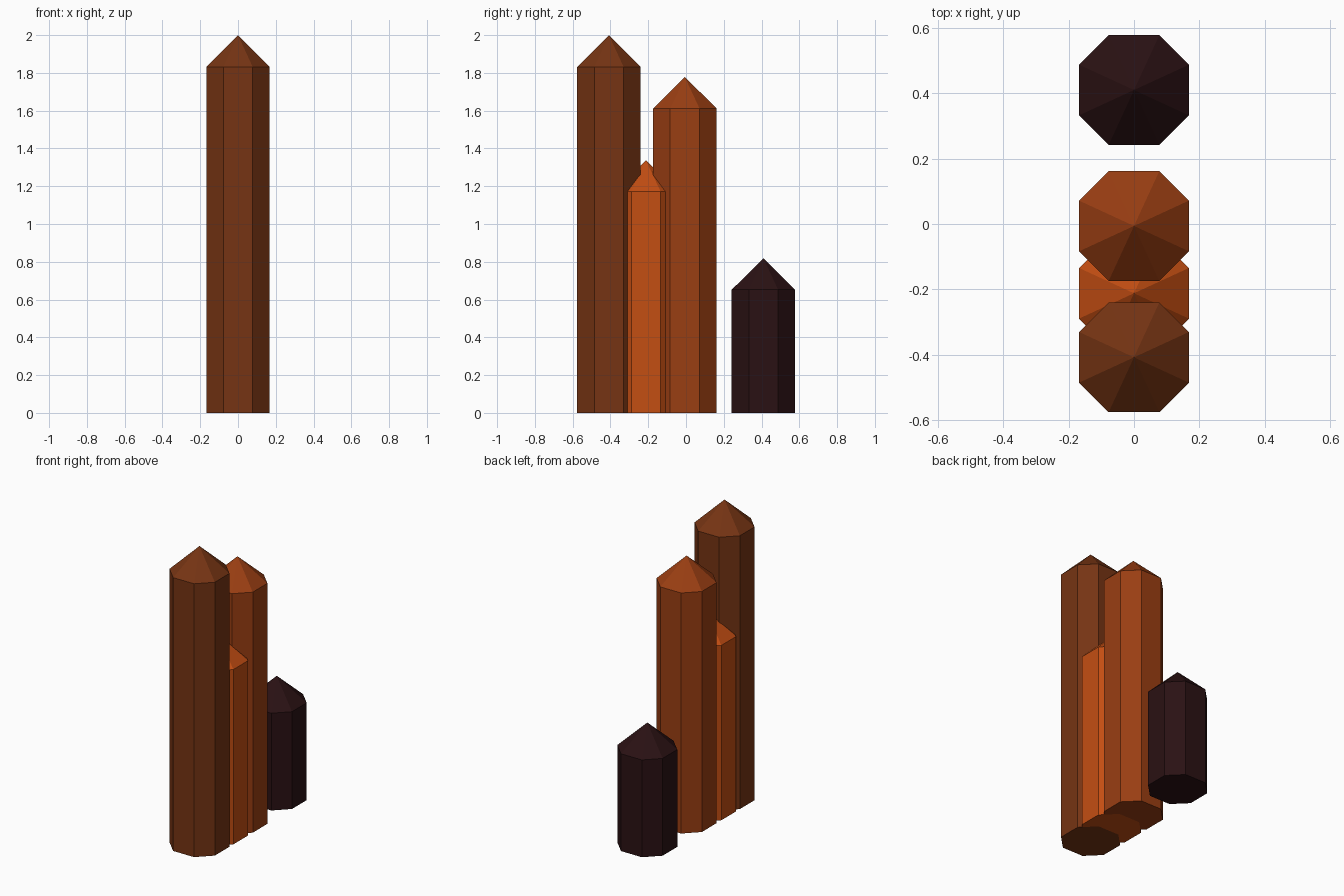
import bpy
import bmesh

cube = bpy.data.objects.get("Cube")
if cube:
    bpy.data.objects.remove(cube, do_unlink=True)


def srgb(r, g, b):
    def lin(c):
        c /= 255
        return c / 12.92 if c <= 0.04045 else ((c + 0.055) / 1.055) ** 2.4
    return (lin(r), lin(g), lin(b), 1)


def material(name, colour):
    mat = bpy.data.materials.new(name)
    mat.use_nodes = True
    mat.diffuse_color = colour
    mat.node_tree.nodes["Principled BSDF"].inputs["Base Color"].default_value = colour
    return mat


# Octagonal cross-section shared by every crystal
R, S = 0.168, 0.0775
OCTAGON = [(R, -S), (R, S), (S, R), (-S, R), (-R, S), (-R, -S), (-S, -R), (S, -R)]


def crystal(name, y, shoulder, tip, mat):
    """Eight-sided column with a pointed cap."""
    bm = bmesh.new()
    base = bm.faces.new([bm.verts.new((px, py, 0)) for px, py in OCTAGON])
    top = bmesh.ops.extrude_face_region(bm, geom=[base])["geom"]
    ring = [v for v in top if isinstance(v, bmesh.types.BMVert)]
    bmesh.ops.translate(bm, verts=ring, vec=(0, 0, shoulder))
    lid = next(f for f in top if isinstance(f, bmesh.types.BMFace))
    apex = bmesh.ops.poke(bm, faces=[lid])["verts"][0]
    apex.co = (0, 0, tip)
    # Close the underside if the extrusion left it open
    edges = [e for e in bm.edges if e.is_boundary]
    if edges:
        bmesh.ops.holes_fill(bm, edges=edges, sides=0)
    bmesh.ops.recalc_face_normals(bm, faces=bm.faces)
    mesh = bpy.data.meshes.new(name)
    bm.to_mesh(mesh)
    bm.free()
    mesh.materials.append(mat)
    obj = bpy.data.objects.new(name, mesh)
    obj.location.y = y
    bpy.context.collection.objects.link(obj)


# Crystals from front to back
crystal("tall_crystal", -0.408, 1.832, 2.0, material("brown", srgb(118, 52, 19)))
crystal("small_crystal", -0.212, 1.172, 1.337, material("bright_orange", srgb(196, 78, 18)))
crystal("middle_crystal", -0.006, 1.612, 1.778, material("rust_orange", srgb(154, 62, 18)))
crystal("short_crystal", 0.410, 0.652, 0.818, material("dark_maroon", srgb(42, 17, 19)))
